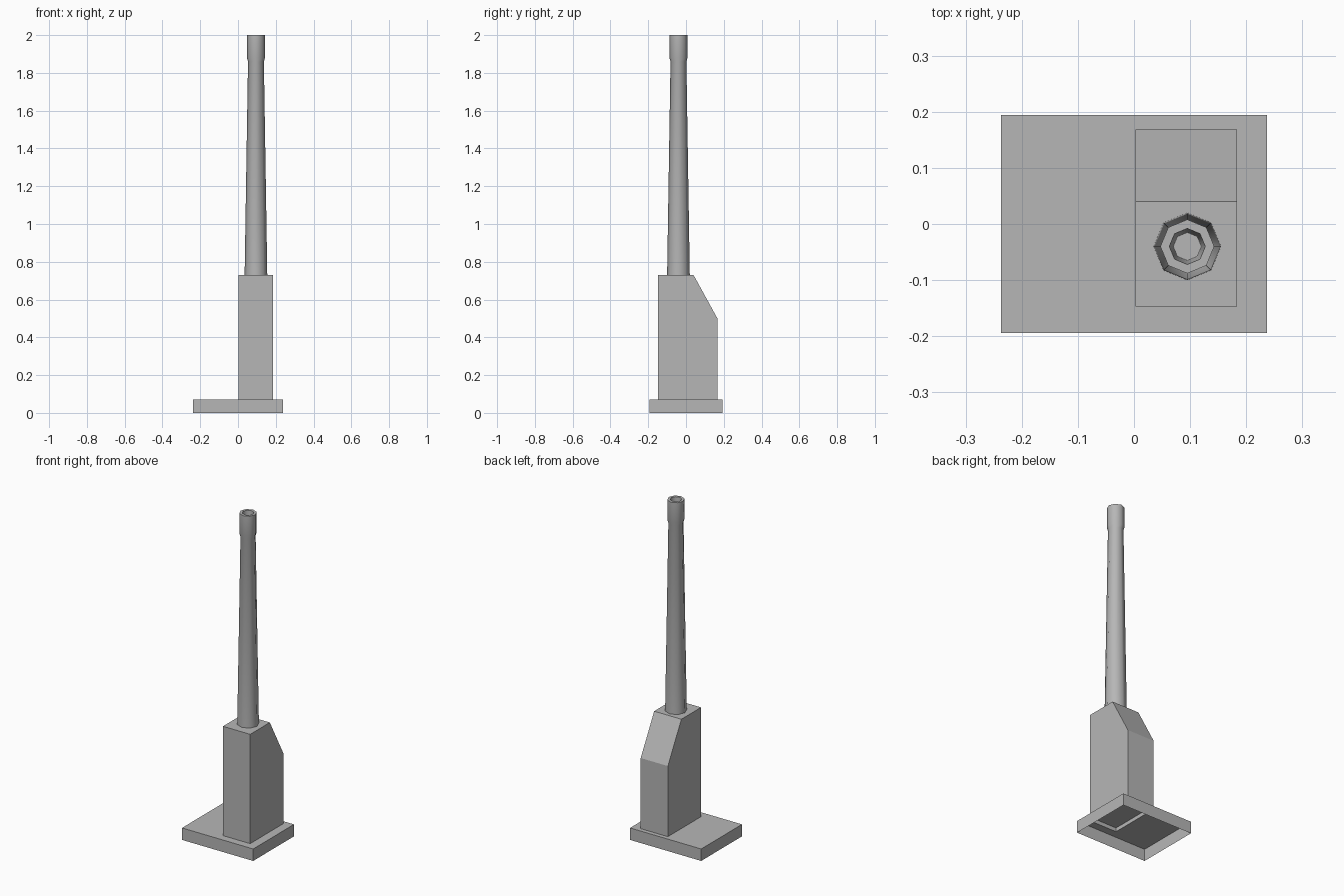
import bpy
import bmesh
from math import cos, sin, tau, radians

if "Cube" in bpy.data.objects:
    bpy.data.objects.remove(bpy.data.objects["Cube"], do_unlink=True)

grey = bpy.data.materials.new("plain grey")
grey.use_nodes = True
colour = (0.47, 0.47, 0.47, 1)
grey.diffuse_color = colour
grey.node_tree.nodes["Principled BSDF"].inputs["Base Color"].default_value = colour


def rect(x0, x1, y0, y1, z):
    return [(x0, y0, z), (x1, y0, z), (x1, y1, z), (x0, y1, z)]


def octagon(cx, cy, r, z):
    return [(cx + r * cos(tau * i / 8), cy + r * sin(tau * i / 8), z) for i in range(8)]


def loft(name, rings, start=False, end=False, smooth=False, skip=()):
    """Join successive rings with quads, with optional end caps."""
    bm = bmesh.new()
    loops = [[bm.verts.new(p) for p in ring] for ring in rings]
    n = len(loops[0])
    for a, b in zip(loops, loops[1:]):
        for i in range(n):
            if i not in skip:
                j = (i + 1) % n
                bm.faces.new((a[i], a[j], b[j], b[i]))
    if start:
        bm.faces.new(loops[0][::-1])
    if end:
        bm.faces.new(loops[-1])
    mesh = bpy.data.meshes.new(name)
    bm.to_mesh(mesh)
    bm.free()
    mesh.materials.append(grey)
    obj = bpy.data.objects.new(name, mesh)
    bpy.context.collection.objects.link(obj)
    if smooth:
        bpy.ops.object.select_all(action="DESELECT")
        obj.select_set(True)
        bpy.context.view_layer.objects.active = obj
        bpy.ops.object.shade_smooth_by_angle(angle=radians(50))
    return obj


BASE_TOP, BLOCK_TOP = 0.072, 0.73
foot = (0.003, 0.184, -0.147, 0.168)

# Hollow base slab, open below and under the block
base = (-0.237, 0.237, -0.194, 0.194)
loft("base_slab", [rect(*base, 0), rect(*base, BASE_TOP), rect(*foot, BASE_TOP)])

# Block with a sloping back shoulder, open below
x0, x1, y0, y1 = foot
profile = [(y0, BASE_TOP), (y1, BASE_TOP), (y1, 0.497), (0.04, BLOCK_TOP), (y0, BLOCK_TOP)]
loft("main_block", [[(x, y, z) for y, z in profile] for x in (x0, x1)],
     start=True, end=True, skip=(0,))

# Recessed underside of the block
loft("block_underside", [rect(*foot, 0.095)], start=True)

# Tapered stack with a flared collar and a hollow mouth
stack = [(0.06, BLOCK_TOP), (0.042, 1.86), (0.048, 1.88), (0.048, 2.0),
         (0.032, 2.0), (0.025, 1.86)]
loft("chimney_stack", [octagon(0.095, -0.04, r, z) for r, z in stack],
     end=True, smooth=True)
